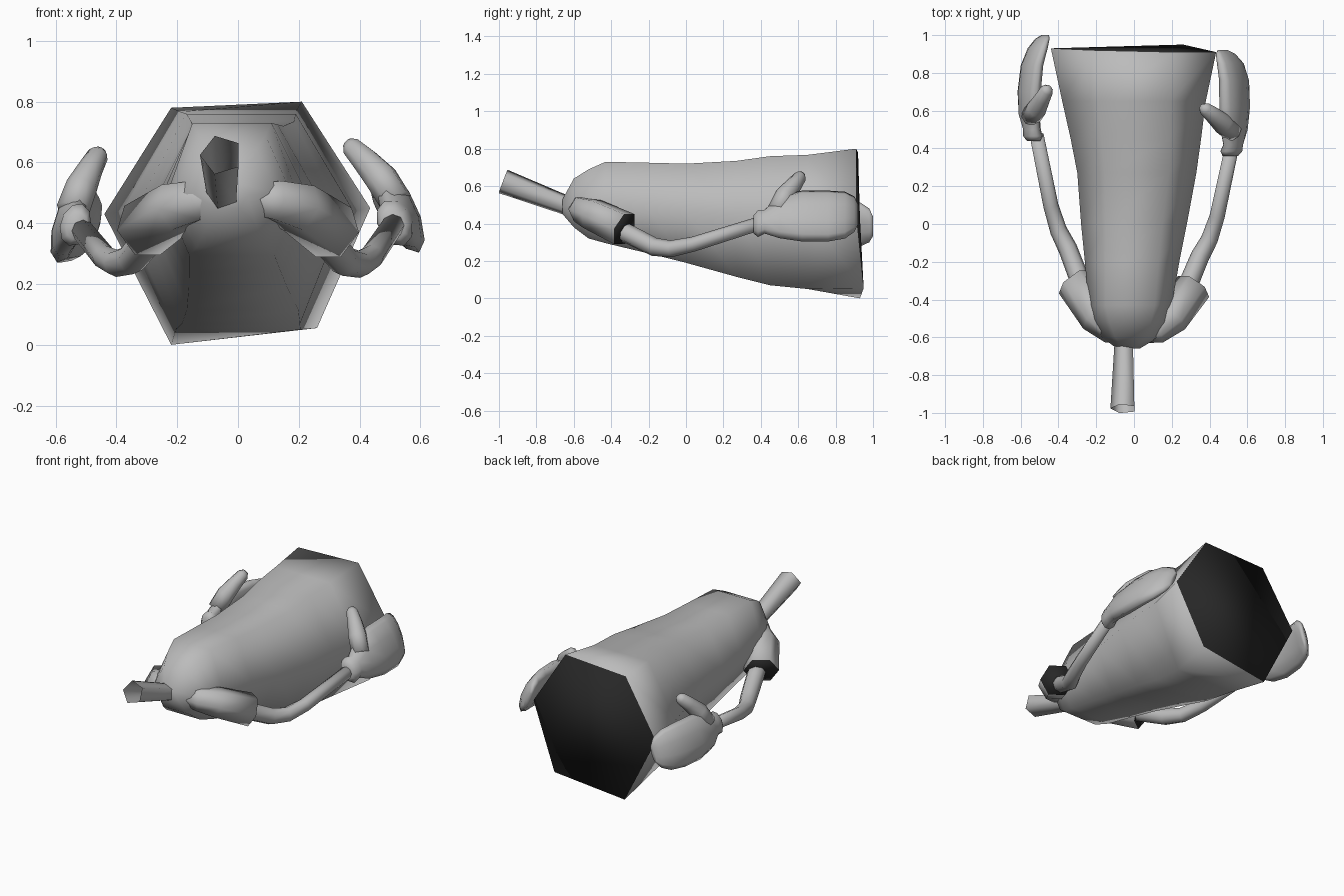
import bpy, bmesh, math
from mathutils import Vector

grey = bpy.data.materials.new("plain grey")
grey.diffuse_color = (0.5, 0.5, 0.5, 1)
black = bpy.data.materials.new("hollow black")
black.diffuse_color = (0.02, 0.02, 0.02, 1)


def loft(name, rings, cap_start=False, cap_end=False, dark_end=False):
    """Skin a list of equal-length point rings; dark_end blackens the last cap."""
    bm = bmesh.new()
    vs = [[bm.verts.new(p) for p in r] for r in rings]
    n = len(rings[0])
    for a, b in zip(vs, vs[1:]):
        for i in range(n):
            j = (i + 1) % n
            bm.faces.new((a[i], a[j], b[j], b[i]))
    if cap_start:
        bm.faces.new(vs[0])
    if cap_end:
        bm.faces.new(vs[-1]).material_index = int(dark_end)
    bmesh.ops.recalc_face_normals(bm, faces=bm.faces)
    me = bpy.data.meshes.new(name)
    bm.to_mesh(me)
    bm.free()
    me.materials.append(grey)
    if dark_end:
        me.materials.append(black)
    me.shade_smooth()
    ob = bpy.data.objects.new(name, me)
    bpy.context.collection.objects.link(ob)
    return ob


def ring(c, u, v, n):
    return [c + u * math.cos(2 * math.pi * i / n) + v * math.sin(2 * math.pi * i / n)
            for i in range(n)]


def tube_rings(path, n):
    """Round rings of (x, y, z, radius) stations, square to the path."""
    pts = [Vector(p[:3]) for p in path]
    out = []
    for i, p in enumerate(pts):
        t = (pts[min(i + 1, len(pts) - 1)] - pts[max(i - 1, 0)]).normalized()
        u = t.cross(Vector((0, 0, 1))).normalized()
        out.append(ring(p, u * path[i][3], u.cross(t) * path[i][3], n))
    return out


# Hexagonal gown body with a dark base: y, centre x, half width, top half width, top z, side z, bottom z
body = [(-0.66, -0.03, 0.06, 0.03, 0.53, 0.49, 0.45),
        (-0.60, -0.02, 0.15, 0.08, 0.64, 0.50, 0.38),
        (-0.52, -0.02, 0.20, 0.11, 0.69, 0.49, 0.32),
        (-0.43, -0.02, 0.22, 0.13, 0.73, 0.48, 0.295),
        (-0.20, -0.01, 0.25, 0.14, 0.725, 0.47, 0.24),
        (0.00, 0.00, 0.28, 0.15, 0.72, 0.46, 0.19),
        (0.27, 0.015, 0.315, 0.17, 0.735, 0.45, 0.115),
        (0.45, 0.01, 0.345, 0.18, 0.76, 0.45, 0.07),
        (0.65, 0.00, 0.38, 0.19, 0.767, 0.44, 0.05)]
rings = [[(x - tw, y, zt), (x + tw, y, zt), (x + w, y, zs),
          (x + tw * 1.08, y, zb), (x - tw * 1.08, y, zb), (x - w, y, zs)]
         for y, x, w, tw, zt, zs, zb in body]
rings.append([(-0.22, 0.92, 0.78), (0.21, 0.91, 0.80), (0.435, 0.91, 0.45),
              (0.26, 0.95, 0.055), (-0.22, 0.93, 0.0), (-0.44, 0.93, 0.43)])
loft("gown_body", rings, True, True, dark_end=True)

# Five-sided hollow neck
loft("neck", tube_rings([(-0.045, -0.58, 0.475, 0.055), (-0.05, -0.66, 0.505, 0.055),
                         (-0.055, -0.978, 0.625, 0.07)], 5))


def to_left(p):
    """Mirror to the left arm, which reaches a little further back."""
    t = max(0, min(1, (p[1] + 0.6) / 0.9))
    return Vector((-p[0], p[1] + 0.08 * t, p[2] + 0.04 * t * (1 - t) - 0.02 * t * t))


sleeve = [(0.05, -0.57, 0.48, 0.06), (0.12, -0.56, 0.475, 0.075), (0.20, -0.50, 0.45, 0.09),
          (0.315, -0.33, 0.37, 0.1)]
forearm = [(0.25, -0.42, 0.40, 0.05), (0.30, -0.29, 0.335, 0.052), (0.35, -0.17, 0.275, 0.05),
           (0.40, -0.08, 0.265, 0.045), (0.44, 0.04, 0.29, 0.04), (0.515, 0.39, 0.40, 0.037)]
# Mitten sections: y, half width, half thickness
mitten = [(0.36, 0.05, 0.04), (0.385, 0.08, 0.055), (0.42, 0.07, 0.05), (0.50, 0.125, 0.055),
          (0.62, 0.15, 0.057), (0.76, 0.15, 0.053), (0.85, 0.138, 0.045), (0.90, 0.105, 0.03),
          (0.92, 0.06, 0.014)]
# Per side: mitten centre line (x, z), width direction, scale, and thumb path
hands = {"right": ([(0.51, 0.395), (0.515, 0.40), (0.525, 0.41), (0.53, 0.435), (0.533, 0.44),
                    (0.53, 0.44), (0.51, 0.445), (0.485, 0.45), (0.47, 0.45)],
                   Vector((-0.42, 0, 0.907)), 1.0),
         "left": ([(-0.53, 0.39), (-0.535, 0.395), (-0.54, 0.395), (-0.555, 0.40), (-0.555, 0.40),
                   (-0.54, 0.40), (-0.51, 0.395), (-0.485, 0.39), (-0.47, 0.385)],
                  Vector((0.3, 0, 0.954)), 0.9)}
thumbs = {"right": [(0.52, 0.49, 0.47, 0.055), (0.47, 0.53, 0.55, 0.055), (0.42, 0.575, 0.605, 0.045),
                    (0.375, 0.61, 0.65, 0.035), (0.36, 0.62, 0.665, 0.018)],
          "left": [(-0.545, 0.57, 0.44, 0.055), (-0.515, 0.61, 0.52, 0.053), (-0.485, 0.665, 0.58, 0.042),
                   (-0.46, 0.71, 0.625, 0.035), (-0.45, 0.72, 0.64, 0.018)]}

for side in ("right", "left"):
    place = to_left if side == "left" else Vector
    put = lambda rs: [[place(p) for p in r] for r in rs]
    # Sleeve with a dark cuff end
    loft(side + "_sleeve", put(tube_rings(sleeve, 6)), True, True, dark_end=True)
    # Bent forearm
    loft(side + "_forearm", put(tube_rings(forearm, 8)), True, True)
    # Mitten hand with thumb
    line, wide, s = hands[side]
    thick = Vector((wide.z, 0, -wide.x))
    dy = 0.08 if side == "left" else 0
    hand = [ring(Vector((x, y + dy, z)), wide * w * s, thick * t * s, 10)
            for (y, w, t), (x, z) in zip(mitten, line)]
    loft(side + "_hand", hand, True, True)
    loft(side + "_thumb", tube_rings(thumbs[side], 8), True, True)
